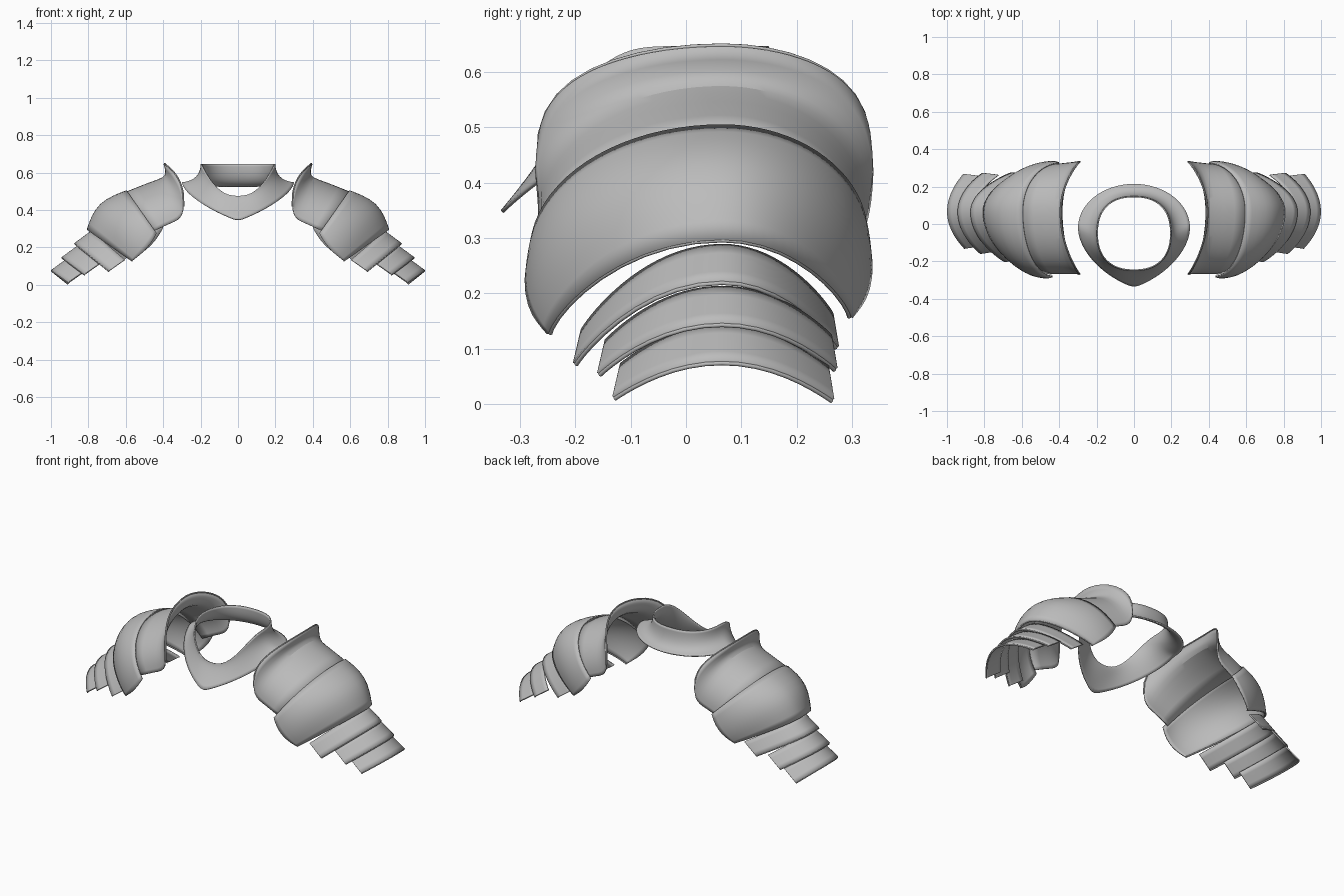
import bpy, bmesh, math
from mathutils import Vector

cube = bpy.data.objects.get("Cube")
if cube:
    bpy.data.objects.remove(cube)

steel = bpy.data.materials.new("plain_grey_steel")
steel.use_nodes = True
grey = (0.5, 0.5, 0.5, 1)
steel.diffuse_color = grey
steel.node_tree.nodes["Principled BSDF"].inputs["Base Color"].default_value = grey

ARCH_STEPS = 20
NECK_STEPS = 48
CREST_Y = 0.065


def loft(name, rings, closed=False, flip=False):
    """Skin a list of equally long point rings into a smooth thick sheet."""
    bm = bmesh.new()
    rows = [[bm.verts.new(p) for p in ring] for ring in rings]
    count = len(rows[0])
    for a, b in zip(rows, rows[1:]):
        for i in range(count if closed else count - 1):
            j = (i + 1) % count
            face = [a[i], a[j], b[j], b[i]]
            bm.faces.new(face[::-1] if flip else face)
    mesh = bpy.data.meshes.new(name)
    bm.to_mesh(mesh)
    bm.free()
    mesh.materials.append(steel)
    obj = bpy.data.objects.new(name, mesh)
    bpy.context.collection.objects.link(obj)
    rounding = obj.modifiers.new("rounding", 'SUBSURF')
    rounding.levels = rounding.render_levels = 1
    rounding.boundary_smooth = 'PRESERVE_CORNERS'
    sheet = obj.modifiers.new("sheet_thickness", 'SOLIDIFY')
    sheet.thickness = 0.007
    sheet.offset = -1
    bpy.ops.object.select_all(action='DESELECT')
    obj.select_set(True)
    bpy.context.view_layer.objects.active = obj
    bpy.ops.object.shade_smooth_by_angle(angle=math.radians(45))


def bead(name, points):
    """Rolled edge along a plate rim."""
    curve = bpy.data.curves.new(name, 'CURVE')
    curve.dimensions = '3D'
    curve.bevel_depth = 0.004
    curve.bevel_resolution = 2
    curve.use_fill_caps = True
    spline = curve.splines.new('POLY')
    spline.points.add(len(points) - 1)
    for target, p in zip(spline.points, points):
        target.co = (*p, 1)
    curve.materials.append(steel)
    bpy.context.collection.objects.link(bpy.data.objects.new(name, curve))


def arch(side, section, skew):
    """Arched section from the front corner over the crest to the back corner."""
    crest_x, crest_z, corner_x, corner_z, front_y, back_y, power = section
    # Boxy flared sections still bow evenly when seen from above
    bow_power = power + 3.4 * max(0, 0.5 - power)
    points = []
    for i in range(ARCH_STEPS + 1):
        f = math.sin(math.pi * (i / ARCH_STEPS - 0.5))
        drop = max(0, 1 - f * f)
        back = skew if f > 0 else 0
        end_x = corner_x - 0.035 * back
        end_z = corner_z + 0.03 * back
        end_y = back_y if f > 0 else front_y
        points.append(Vector((side * (end_x + (crest_x - end_x) * drop ** bow_power),
                              CREST_Y + abs(f) * (end_y - CREST_Y),
                              end_z + (crest_z - end_z) * drop ** power)))
    return points


def plate(side, name, sections, skew, rim):
    rings = [arch(side, s, skew) for s in sections]
    name = ("left_" if side > 0 else "right_") + name
    loft(name, rings, flip=side < 0)
    bead(name + "_rolled_edge", rings[rim])


def lame(rim):
    """Sections of a narrow arm plate, tucked in as it runs back up the arm."""
    x, z, corner_x, corner_z, front, back, power = rim
    return [(x - 0.09 * t, z + 0.066 * t, corner_x - 0.085 * t, corner_z + 0.06 * t,
             front + 0.014 * t, back - 0.01 * t, power) for t in (1, 0.5, 0)]


# Sections: crest x and z, corner x and z, front y, back y, roundness
COLLAR = [(.392, .648, .29, .42, -.268, .333, .32),
          (.378, .60, .294, .38, -.262, .33, .4),
          (.392, .568, .318, .345, -.26, .325, .47),
          (.46, .548, .365, .328, -.26, .32, .5),
          (.61, .487, .455, .285, -.262, .31, .5)]
CAP = [(.594, .5, .435, .275, -.277, .323, .5),
       (.665, .474, .462, .225, -.288, .333, .5),
       (.738, .432, .505, .175, -.28, .327, .55),
       (.78, .365, .54, .148, -.263, .312, .65),
       (.803, .296, .565, .128, -.245, .295, .75)]
UPPER_RIM = (.872, .219, .69, .072, -.198, .27, .9)
MIDDLE_RIM = (.94, .143, .82, .053, -.155, .268, .95)
LOWER_RIM = (.996, .074, .905, .01, -.128, .263, 1)

for side in (1, -1):
    plate(side, "shoulder_collar_plate", COLLAR, 0, 0)
    plate(side, "shoulder_cap_plate", CAP, 1, -1)
    plate(side, "upper_arm_plate", lame(UPPER_RIM), 1, -1)
    plate(side, "middle_arm_plate", lame(MIDDLE_RIM), 0.3, -1)
    plate(side, "lower_arm_plate", lame(LOWER_RIM), -0.15, -1)


def neck_point(angle, spread, drop):
    """Point between the squarish upper rim and the pointed lower edge."""
    s, c = math.sin(angle), math.cos(angle)
    front, rear = max(0, c), max(0, -c)
    point = 1 - abs(s) if c > 0 else 0
    square_x = math.copysign(abs(s) ** 0.85, s)
    square_y = math.copysign(abs(c) ** 0.85, c)
    upper = Vector((0.2 * square_x, -0.05 - 0.2 * square_y, 0.647 - 0.172 * front ** 2))
    lower = Vector((0.3 * s, -0.02 - 0.22 * front - 0.1 * point + 0.235 * rear,
                    0.55 - 0.1 * front - 0.105 * point - 0.02 * rear))
    p = upper.lerp(lower, spread)
    fall = drop + (spread - drop) * front * 0.8
    p.z = upper.z + (lower.z - upper.z) * fall
    return p


# Neck guard: tall collar flaring to a pointed breast edge
neck_rings = []
for step in range(7):
    t = step / 6
    neck_rings.append([neck_point(math.tau * i / NECK_STEPS, t ** 2.2, 1 - (1 - t) ** 1.6)
                       for i in range(NECK_STEPS)])
loft("neck_guard", neck_rings, closed=True, flip=True)
